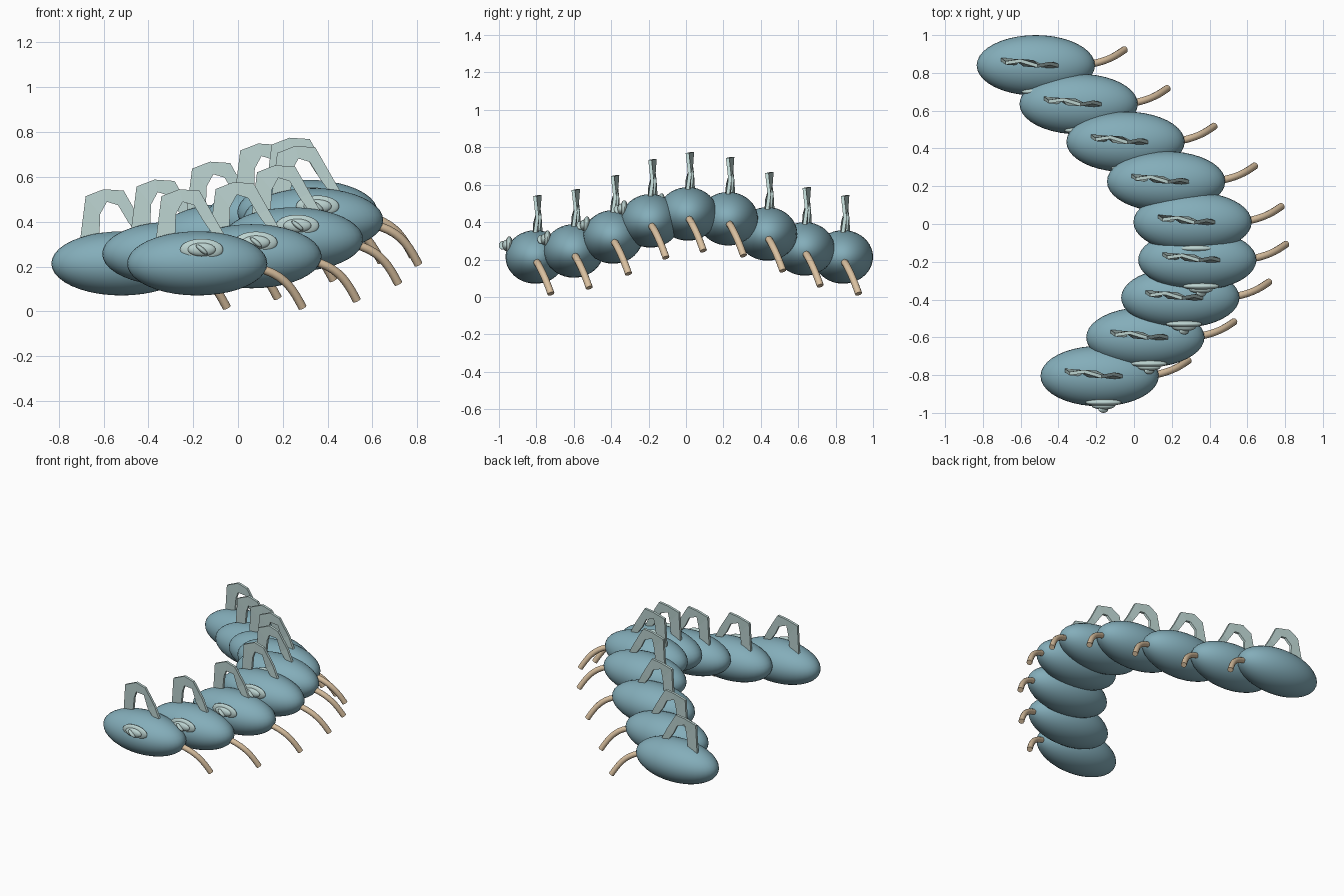
import bpy, bmesh, math
from mathutils import Vector, Matrix

if "Cube" in bpy.data.objects:
    bpy.data.objects.remove(bpy.data.objects["Cube"])


def material(name, col):
    m = bpy.data.materials.new(name)
    m.diffuse_color = (*col, 1)
    m.use_nodes = True
    m.node_tree.nodes["Principled BSDF"].inputs["Base Color"].default_value = m.diffuse_color
    return m


BLUE = material("dusty_blue", (0.23, 0.42, 0.49))
PALE = material("pale_grey_green", (0.50, 0.65, 0.63))
TAN = material("tan", (0.70, 0.53, 0.35))


def add_object(name, bm, mat, smooth):
    bmesh.ops.recalc_face_normals(bm, faces=bm.faces)
    for f in bm.faces:
        f.smooth = smooth
    me = bpy.data.meshes.new(name)
    bm.to_mesh(me)
    bm.free()
    me.materials.append(mat)
    ob = bpy.data.objects.new(name, me)
    bpy.context.collection.objects.link(ob)
    if smooth:
        bpy.ops.object.select_all(action='DESELECT')
        ob.select_set(True)
        bpy.context.view_layer.objects.active = ob
        bpy.ops.object.shade_smooth_by_angle(angle=math.radians(40))
    return ob


def ellipsoid(name, radii, loc, mat, tilt=0, segs=32, rings=16):
    bm = bmesh.new()
    bmesh.ops.create_uvsphere(bm, u_segments=segs, v_segments=rings, radius=1)
    bm.transform(Matrix.Translation(loc) @ Matrix.Rotation(tilt, 4, 'Y')
                 @ Matrix.Diagonal((*radii, 1)))
    return add_object(name, bm, mat, True)


def loft(name, rings, mat, smooth):
    # Skin a list of closed rings and cap both ends
    bm = bmesh.new()
    vs = [[bm.verts.new(p) for p in r] for r in rings]
    n = len(vs[0])
    for a, b in zip(vs, vs[1:]):
        for i in range(n):
            j = (i + 1) % n
            bm.faces.new((a[i], a[j], b[j], b[i]))
    bm.faces.new(vs[0])
    bm.faces.new(vs[-1])
    return add_object(name, bm, mat, smooth)


def leg(c):
    # Tube along a cubic bend that droops outward and backward
    p = [Vector(v) for v in ((.22, -.005, -.01), (.38, .015, -.035),
                             (.42, .05, -.10), (.47, .083, -.197))]
    rings, r, n = [], .019, 12
    for k in range(11):
        t = k / 10
        s = 1 - t
        pos = p[0]*s**3 + p[1]*3*s*s*t + p[2]*3*s*t*t + p[3]*t**3
        tan = ((p[1]-p[0])*s*s + (p[2]-p[1])*2*s*t + (p[3]-p[2])*t*t).normalized()
        u = tan.cross(Vector((0, 1, 0))).normalized()
        v = tan.cross(u)
        rings.append([c + pos + r*(math.cos(a)*u + math.sin(a)*v)
                      for a in (2*math.pi*i/n for i in range(n))])
    loft("leg", rings, TAN, True)


def back_arch(c):
    # Folded strap: outer edge, inner edge and sideways twist per section
    sections = [(-.185, .10, -.10, .07, .008), (-.16, .30, -.095, .22, -.008),
                (-.08, .331, -.065, .275, .010), (.01, .325, -.015, .26, -.010),
                (.075, .21, .03, .185, .008), (.155, .07, .12, .06, -.006)]
    rings, h = [], .009
    for xo, zo, xi, zi, w in sections:
        yo, yi = -.08*xo + .008 + w, -.08*xi + .008 - w
        rings.append([c + Vector(q) for q in ((xo, yo-h, zo), (xo, yo+h, zo),
                                              (xi, yi+h, zi), (xi, yi-h, zi))])
    loft("back_arch", rings, PALE, False)


def eye(c):
    # Stepped oval boss with a slanted pupil
    ellipsoid("eye_rim", (.096, .020, .048), c + Vector((.02, -.140, .062)), PALE)
    ellipsoid("eye_inner", (.062, .020, .030), c + Vector((.02, -.157, .062)), PALE)
    ellipsoid("pupil", (.033, .018, .011), c + Vector((.02, -.177, .062)), PALE,
              math.radians(40), 16, 8)


# Body segments from back to front along a curved, humped path
centres = [(-.52, .84, .214), (-.293, .635, .257), (-.045, .435, .337),
           (.17, .225, .418), (.31, .01, .444), (.335, -.19, .407),
           (.245, -.39, .321), (.06, -.60, .246), (-.182, -.805, .214)]
for xyz in centres:
    c = Vector(xyz)
    ellipsoid("body_segment", (.313, .16, .143), c, BLUE, 0, 40, 20)
    leg(c)
    back_arch(c)
    eye(c)
